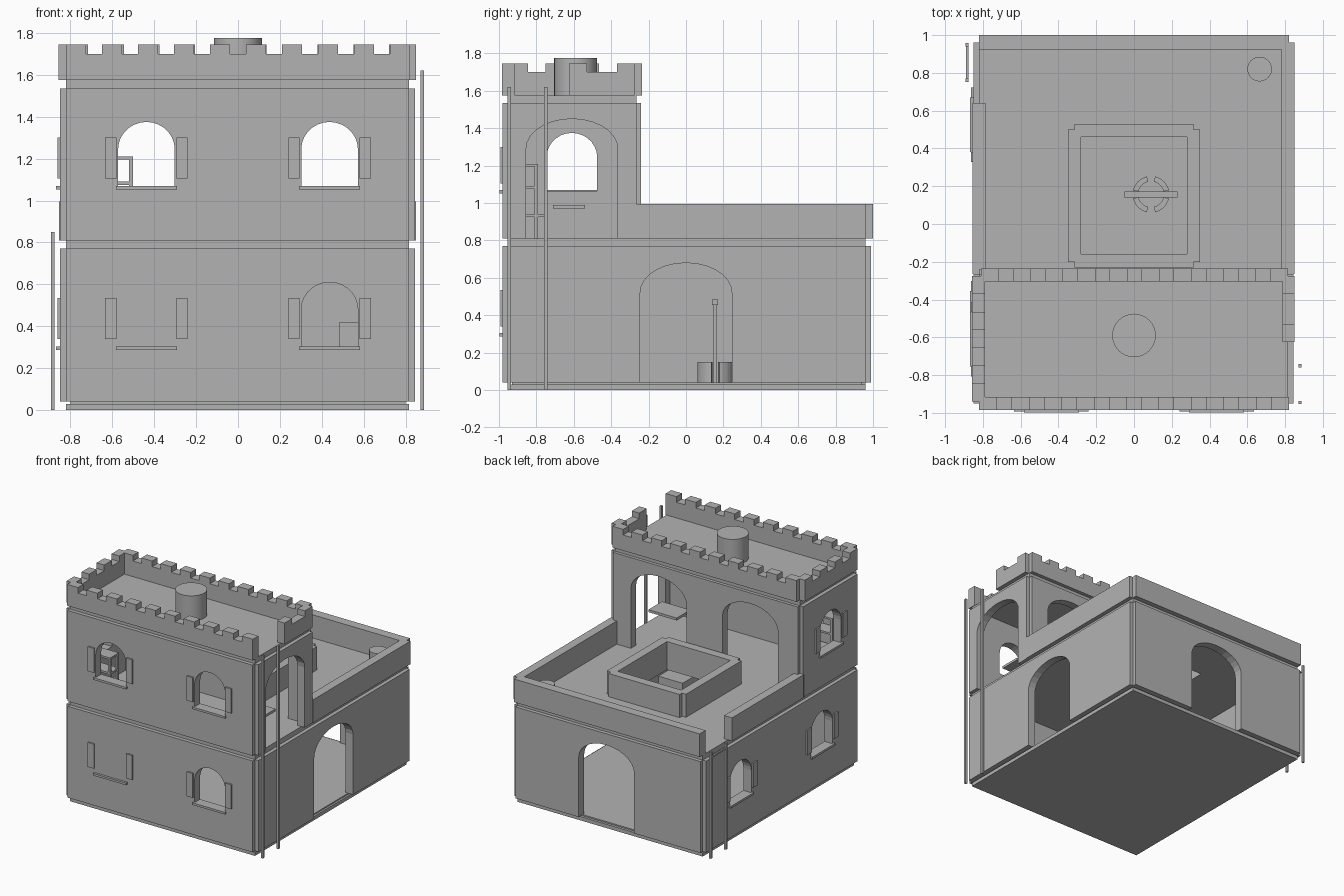
import bpy, bmesh, math

cube = bpy.data.objects.get("Cube")
if cube:
    bpy.data.objects.remove(cube, do_unlink=True)

stone = bpy.data.materials.new("grey_stone")
stone.use_nodes = True
GREY = (0.45, 0.45, 0.45, 1)
stone.diffuse_color = GREY
stone.node_tree.nodes["Principled BSDF"].inputs["Base Color"].default_value = GREY


def finish(name, bm):
    bmesh.ops.recalc_face_normals(bm, faces=bm.faces)
    mesh = bpy.data.meshes.new(name)
    bm.to_mesh(mesh)
    bm.free()
    mesh.materials.append(stone)
    obj = bpy.data.objects.new(name, mesh)
    bpy.context.scene.collection.objects.link(obj)
    return obj


def extrude(name, outline, axis, d0, d1):
    """Extrude a 2D outline along the given axis."""
    place = {"x": lambda u, v, d: (d, u, v), "y": lambda u, v, d: (u, d, v),
             "z": lambda u, v, d: (u, v, d)}[axis]
    bm = bmesh.new()
    a = [bm.verts.new(place(u, v, d0)) for u, v in outline]
    b = [bm.verts.new(place(u, v, d1)) for u, v in outline]
    bm.faces.new(a)
    bm.faces.new(b)
    for i in range(len(a)):
        j = (i + 1) % len(a)
        bm.faces.new((a[i], a[j], b[j], b[i]))
    return finish(name, bm)


def rect(u0, u1, v0, v1):
    return [(u0, v0), (u1, v0), (u1, v1), (u0, v1)]


def box(name, x, y, z):
    return extrude(name, rect(*x, *y), "z", *z)


def arch(center, width, z0, spring, top, steps=14):
    pts = [(center - width / 2, z0), (center + width / 2, z0)]
    for i in range(steps + 1):
        t = math.pi * i / steps
        pts.append((center + math.cos(t) * width / 2, spring + math.sin(t) * (top - spring)))
    return pts


def window(center, sill):
    return arch(center, 0.27, sill, sill + 0.18, sill + 0.31)


def door(center, floor):
    return arch(center, 0.49, floor - 0.05, floor + 0.48, floor + 0.64)


def wall(name, axis, span, depth, height, openings=()):
    """Flat wall panel with arched openings cut through it."""
    obj = extrude(name, rect(*span, *height), axis, *depth)
    for outline in openings:
        cutter = extrude("cutter", outline, axis, depth[0] - 0.1, depth[1] + 0.1)
        cutter.hide_render = True
        mod = obj.modifiers.new("opening", "BOOLEAN")
        mod.operation, mod.solver, mod.object = "DIFFERENCE", "EXACT", cutter
        bpy.context.view_layer.objects.active = obj
        bpy.ops.object.modifier_apply(modifier=mod.name)
        bpy.data.objects.remove(cutter, do_unlink=True)
    return obj


def cylinder(name, x, y, r, z0, z1, sides=32):
    ring = [(x + r * math.cos(math.tau * i / sides), y + r * math.sin(math.tau * i / sides))
            for i in range(sides)]
    obj = extrude(name, ring, "z", z0, z1)
    bpy.context.view_layer.objects.active = obj
    obj.select_set(True)
    bpy.ops.object.shade_smooth_by_angle(angle=0.6)
    obj.select_set(False)


FRONT, LEFT, RIGHT, BACK = (-0.98, -0.91), (-0.85, -0.78), (0.78, 0.845), (0.92, 0.99)
WIDE, DEEP = (-0.82, 0.815), (-0.95, 0.96)
LOW, HIGH = (0.04, 0.77), (0.81, 1.535)
UPPER_DEEP = (-0.95, -0.265)
WIN_X = 0.437

# Floors
box("base_floor", WIDE, DEEP, (0, 0.03))
box("base_joint", (-0.8, 0.8), (-0.93, 0.94), (0.03, 0.04))
SLAB = (0.77, 0.81)
box("middle_floor_front", WIDE, (-0.95, -0.16), SLAB)
box("middle_floor_back", WIDE, (0.46, 0.96), SLAB)
box("middle_floor_left", (-0.82, -0.28), (-0.16, 0.46), SLAB)
box("middle_floor_right", (0.28, 0.815), (-0.16, 0.46), SLAB)
box("roof", WIDE, UPPER_DEEP, (1.53, 1.575))

# Ground storey
wall("lower_front_wall", "y", WIDE, FRONT, LOW, [window(WIN_X, 0.3)])
wall("lower_back_wall", "y", WIDE, BACK, LOW, [door(0.01, 0.04)])
wall("lower_right_wall", "x", DEEP, RIGHT, LOW, [door(0, 0.04)])
wall("lower_left_wall", "x", DEEP, LEFT, LOW, [window(-0.5, 0.3), window(0.525, 0.3)])

# Upper storey
wall("upper_front_wall", "y", WIDE, FRONT, HIGH,
     [window(s * WIN_X, 1.065) for s in (-1, 1)])
wall("upper_back_wall", "y", WIDE, (-0.305, -0.24), HIGH,
     [door(0.41, 0.81), door(-0.4, 0.81)])
wall("upper_right_wall", "x", UPPER_DEEP, RIGHT, HIGH, [door(-0.61, 0.81)])
wall("upper_left_wall", "x", UPPER_DEEP, LEFT, HIGH, [window(-0.61, 1.065)])

# Terrace parapet, with a gap at the ladder
RAIL = (0.81, 0.995)
box("terrace_back_parapet", (-0.82, 0.82), (0.925, 1.0), RAIL)
box("terrace_right_parapet", (0.78, 0.85), (-0.265, 0.96), RAIL)
box("terrace_left_parapet", (-0.855, -0.785), (-0.265, 0.64), RAIL)

# Courtyard light well
for s in (-1, 1):
    xs = sorted((s * 0.28, s * 0.35))
    box("courtyard_side_parapet", xs, (-0.2, 0.5), RAIL)
    ys = sorted((0.15 + s * 0.31, 0.15 + s * 0.38))
    box("courtyard_end_parapet", (-0.315, 0.315), ys, RAIL)


# Crenellated roof parapet
def battlement(name, axis, span, depth, count):
    extrude(name, rect(*span, 1.575, 1.7), axis, *depth)
    pitch = (span[1] - span[0] - 0.095) / (count - 1)
    for i in range(count):
        u = span[0] + i * pitch
        extrude(name + "_merlon", rect(u, u + 0.095, 1.7, 1.745), axis, *depth)


battlement("front_battlement", "y", (-0.82, 0.82), (-0.985, -0.915), 10)
battlement("back_battlement", "y", (-0.81, 0.815), (-0.305, -0.235), 10)
battlement("left_battlement", "x", (-0.94, -0.275), (-0.857, -0.79), 4)
battlement("right_battlement", "x", (-0.625, -0.275), (0.785, 0.85), 2)

cylinder("roof_chimney", 0, -0.59, 0.115, 1.575, 1.775)
cylinder("terrace_pot", 0.665, 0.82, 0.065, 0.81, 0.93)


# Shutters and sills
def trim(axis, center, sill, face, out):
    far = face + out * 0.012
    for s in (-1, 1):
        u = center + s * 0.17
        extrude("shutter", rect(u - 0.027, u + 0.027, sill + 0.04, sill + 0.235), axis, face, far)
    extrude("window_sill", rect(center - 0.145, center + 0.145, sill - 0.013, sill + 0.004),
            axis, face, face + out * 0.018)


for s in (-1, 1):
    for sill in (0.3, 1.065):
        trim("y", s * WIN_X, sill, -0.98, -1)
for center, sill in ((-0.5, 0.3), (0.525, 0.3), (-0.61, 1.065)):
    trim("x", center, sill, -0.85, -1)

# Ladder rails
for y in (-0.945, -0.75):
    box("right_ladder_rail", (0.872, 0.888), (y - 0.009, y + 0.009), (0, 1.62))
for y in (0.76, 0.95):
    box("left_ladder_rail", (-0.892, -0.875), (y - 0.009, y + 0.009), (0, 0.85))
box("left_ladder_rung", (-0.89, -0.877), (0.76, 0.95), (0.8, 0.812))

# Courtyard well: four curved blocks, two posts and a beam
WX, WY = 0.09, 0.157
for q in range(4):
    mid = math.pi / 4 + q * math.pi / 2
    angles = [mid - 0.56 + 1.12 * i / 8 for i in range(9)]
    ring = [(WX + 0.097 * math.cos(a), WY + 0.097 * math.sin(a)) for a in angles]
    ring += [(WX + 0.068 * math.cos(a), WY + 0.068 * math.sin(a)) for a in reversed(angles)]
    extrude("well_ring_block", ring, "z", 0.04, 0.15)
for x in (-0.03, 0.21):
    box("well_post", (x - 0.01, x + 0.01), (0.145, 0.165), (0.04, 0.455))
box("well_beam", (-0.05, 0.23), (0.14, 0.172), (0.455, 0.485))

# Furniture
box("upper_table_top", (0.46, 0.71), (-0.71, -0.54), (0.97, 0.99))
for x in (-0.74, -0.52):
    for y in (-0.9, -0.81):
        box("cabinet_post", (x, x + 0.02), (y, y + 0.02), (0.81, 1.21))
for z in (0.925, 1.075, 1.195):
    box("cabinet_shelf", (-0.74, -0.5), (-0.9, -0.75 if z < 1 else -0.79), (z, z + 0.015))
box("lower_cabinet", (0.485, 0.7), (-0.85, -0.65), (0.04, 0.42))
